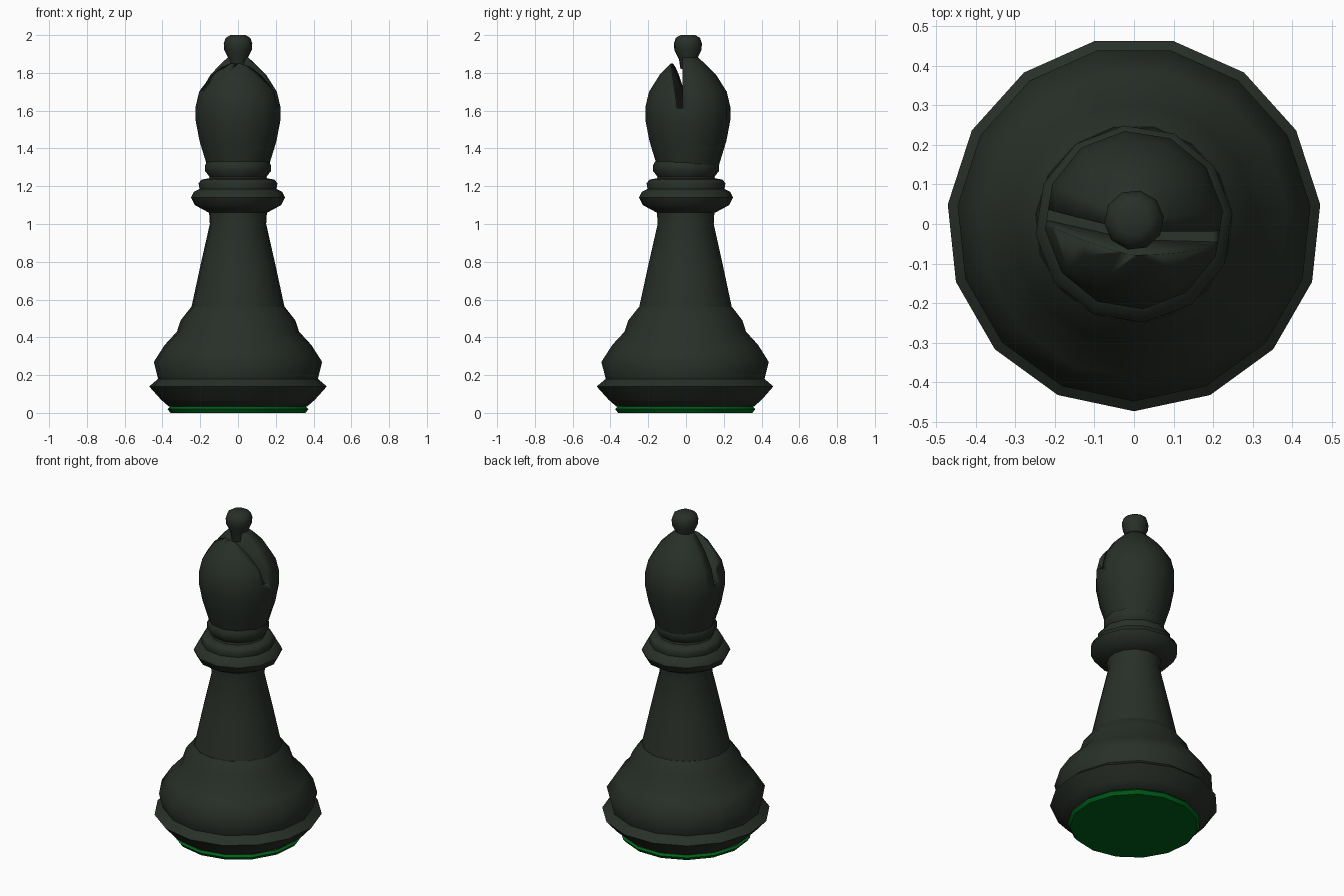
import bpy, bmesh, math

cube = bpy.data.objects.get("Cube")
if cube:
    bpy.data.objects.remove(cube, do_unlink=True)


def material(name, rgb):
    m = bpy.data.materials.new(name)
    m.use_nodes = True
    color = (*rgb, 1)
    m.diffuse_color = color
    bsdf = m.node_tree.nodes["Principled BSDF"]
    bsdf.inputs["Base Color"].default_value = color
    bsdf.inputs["Roughness"].default_value = 0.6
    return m


dark = material("dark green grey", (0.021, 0.028, 0.021))
felt = material("felt green", (0.0, 0.12, 0.01))


def make_object(name, bm, mat):
    bmesh.ops.recalc_face_normals(bm, faces=bm.faces)
    mesh = bpy.data.meshes.new(name)
    bm.to_mesh(mesh)
    bm.free()
    mesh.materials.append(mat)
    obj = bpy.data.objects.new(name, mesh)
    bpy.context.collection.objects.link(obj)
    bpy.ops.object.select_all(action='DESELECT')
    obj.select_set(True)
    bpy.context.view_layer.objects.active = obj
    bpy.ops.object.shade_smooth_by_angle(angle=math.radians(50))
    return obj


def skin(bm, rings):
    """Join rings of points into a closed solid."""
    rings = [[bm.verts.new(p) for p in ring] for ring in rings]
    for a, b in zip(rings, rings[1:]):
        for i in range(len(a)):
            j = (i + 1) % len(a)
            bm.faces.new((a[i], a[j], b[j], b[i]))
    bm.faces.new(rings[0][::-1])
    bm.faces.new(rings[-1])


def lathe(name, profile, sides, mat, centre_y=0):
    """Turn a (radius, height) profile into a closed solid."""
    angles = [math.radians(6) + math.tau * i / sides for i in range(sides)]
    bm = bmesh.new()
    skin(bm, [[(r * math.cos(a), centre_y + r * math.sin(a), z) for a in angles]
              for r, z in profile])
    return make_object(name, bm, mat)


# Felt pad under the foot
lathe("felt_pad", [(0.36, 0), (0.375, 0.02), (0.36, 0.035)], 15, felt)

# Foot with flared rim and rounded bell
lathe("foot", [(0.37, 0.035), (0.41, 0.07), (0.473, 0.14), (0.425, 0.18),
               (0.448, 0.27), (0.39, 0.36), (0.325, 0.43), (0.305, 0.49),
               (0.25, 0.56)], 15, dark)

# Tapering stem
lathe("stem", [(0.25, 0.55), (0.20, 0.78), (0.15, 1.0), (0.155, 1.08)], 15, dark)

# Collar rings
lathe("collar", [(0.155, 1.06), (0.23, 1.10), (0.25, 1.14), (0.235, 1.17),
                 (0.205, 1.185), (0.21, 1.215), (0.195, 1.235), (0.165, 1.24)],
      12, dark)
lathe("neck_ring", [(0.16, 1.23), (0.152, 1.25), (0.175, 1.28), (0.175, 1.31),
                    (0.165, 1.33)], 12, dark)

# Mitre-shaped head
head = lathe("head", [(0.165, 1.31), (0.205, 1.44), (0.226, 1.55), (0.226, 1.62),
                      (0.207, 1.70), (0.15, 1.79), (0.09, 1.85), (0.05, 1.885)],
             12, dark, 0.01)

# Slanted, slightly curved slot across the head
slot = [(-0.04, 1.615), (-0.012, 1.61), (-0.018, 1.92), (-0.09, 1.92)]
bends = [(-0.4, 0.09), (-0.2, 0.045), (0, 0), (0.2, -0.005), (0.4, -0.01)]
bm = bmesh.new()
skin(bm, [[(x, y + shift, z) for y, z in slot] for x, shift in bends])
cutter = make_object("slot_cutter", bm, dark)
cutter.hide_render = True
cutter.hide_viewport = True
cut = head.modifiers.new("slot", 'BOOLEAN')
cut.operation = 'DIFFERENCE'
cut.solver = 'EXACT'
cut.object = cutter

# Finial knob
lathe("finial", [(0.04, 1.82), (0.048, 1.87), (0.073, 1.92), (0.076, 1.955),
                 (0.066, 1.985), (0.04, 2.0)], 10, dark, 0.01)
